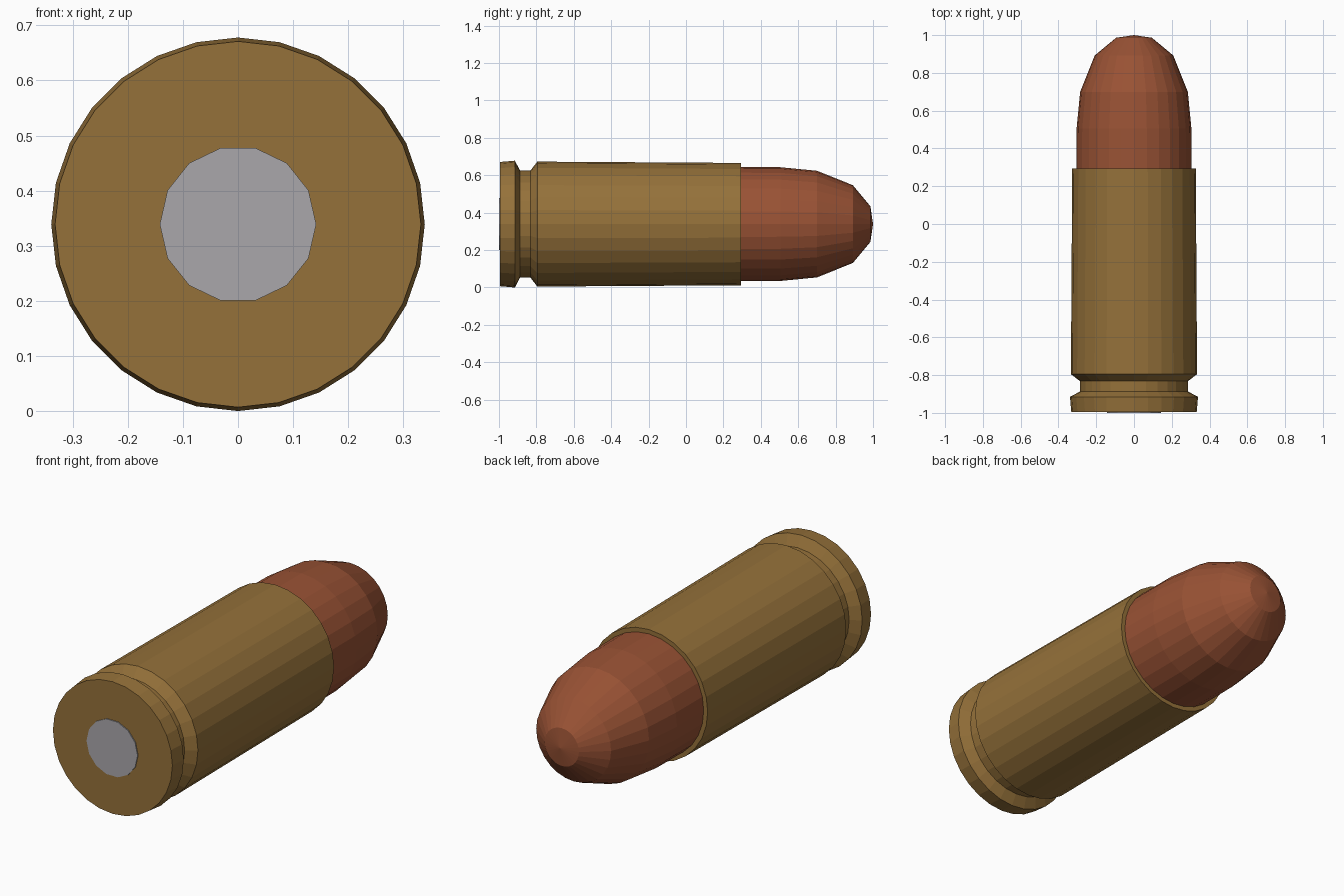
import bpy, bmesh, math

if "Cube" in bpy.data.objects:
    bpy.data.objects.remove(bpy.data.objects["Cube"])

CZ = 0.339  # height of the long axis


def material(name, rgb):
    m = bpy.data.materials.new(name)
    m.diffuse_color = (*rgb, 1)
    m.use_nodes = True
    m.node_tree.nodes["Principled BSDF"].inputs["Base Color"].default_value = m.diffuse_color
    return m


def lathe(name, profile, sides, mat):
    """Revolve (y, radius) points about the y axis; radius 0 gives a pole."""
    bm = bmesh.new()
    rings = []
    for y, r in profile:
        if r == 0:
            rings.append([bm.verts.new((0, y, CZ))] * sides)
        else:
            rings.append([bm.verts.new((r * math.cos(a), y, CZ + r * math.sin(a)))
                          for a in (2 * math.pi * k / sides for k in range(sides))])
    for a, b in zip(rings, rings[1:]):
        for k in range(sides):
            j = (k + 1) % sides
            quad = list(dict.fromkeys((a[k], a[j], b[j], b[k])))
            bm.faces.new(quad)
    # close any open end
    for ring in (rings[0], rings[-1]):
        if ring[0] is not ring[1]:
            bm.faces.new(ring)
    bmesh.ops.recalc_face_normals(bm, faces=bm.faces)
    me = bpy.data.meshes.new(name)
    bm.to_mesh(me)
    bm.free()
    me.materials.append(mat)
    ob = bpy.data.objects.new(name, me)
    bpy.context.collection.objects.link(ob)
    return ob


brass = material("brass", (0.30, 0.165, 0.042))
copper = material("copper", (0.32, 0.085, 0.035))
steel = material("primer grey", (0.40, 0.39, 0.41))

# Casing: rim, extractor groove, slightly tapered wall, mouth lip
lathe("casing", [(-0.995, 0.332), (-0.915, 0.339), (-0.887, 0.286), (-0.832, 0.286),
                 (-0.795, 0.334), (0.295, 0.327), (0.295, 0.300)], 28, brass)

# Rounded tip seated in the mouth
lathe("bullet_tip", [(0.28, 0.305), (0.505, 0.304), (0.70, 0.285), (0.892, 0.208),
                     (0.986, 0.095), (1.0, 0)], 28, copper)

# Primer disc, barely proud of the base
lathe("primer", [(-1.0, 0.142), (-0.99, 0.142)], 14, steel)
